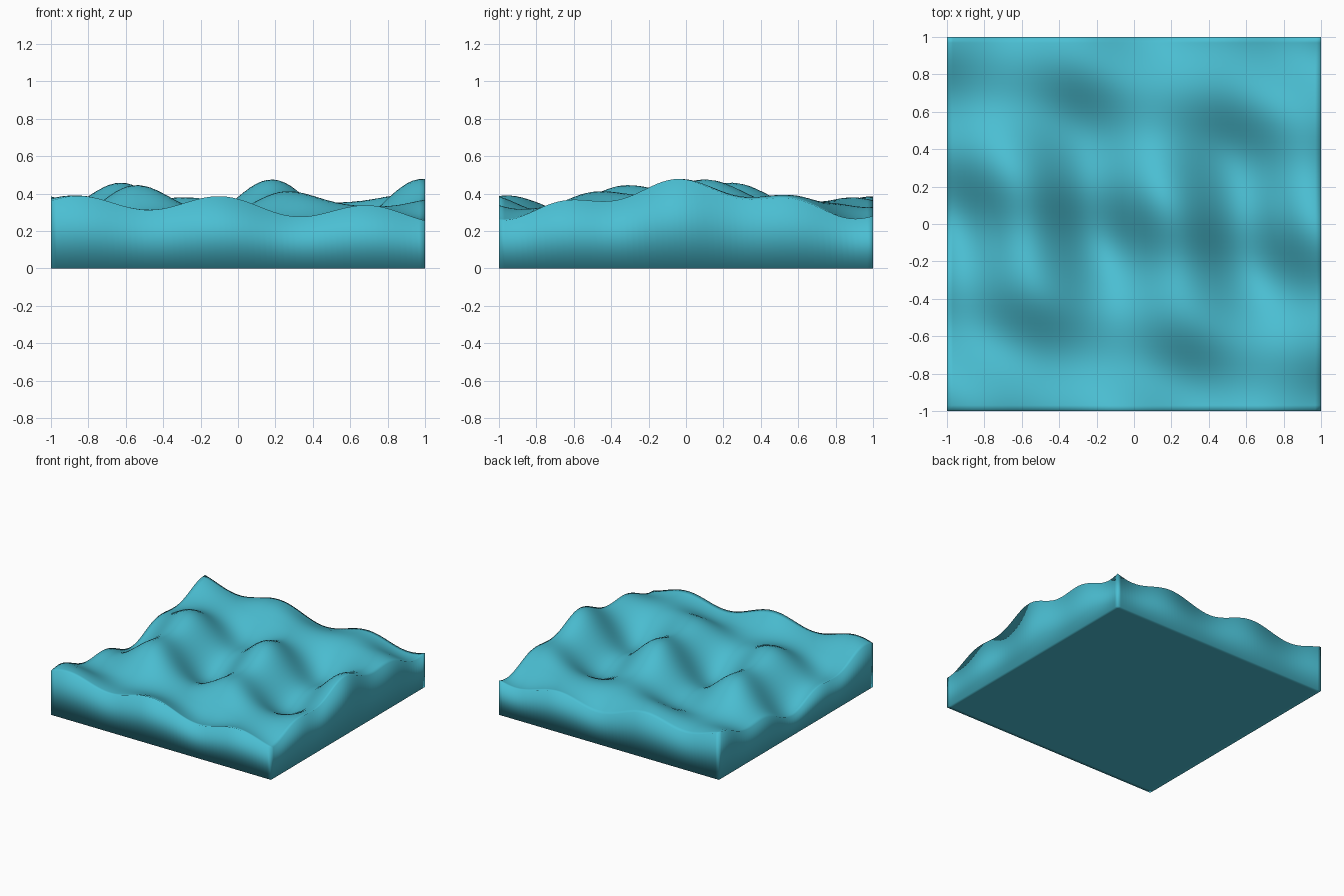
import bpy
import bmesh
from math import sin, cos

if "Cube" in bpy.data.objects:
    bpy.data.objects.remove(bpy.data.objects["Cube"])


def wave_height(x, y):
    """Water level plus a standing swell and two crossing ripples."""
    swell = 0.082 * sin(8 * x) * cos(1.55 * y)
    cross = 0.043 * sin(8 * x + 4 * y)
    ripple = 0.034 * sin(2 * x + 10 * y)
    return 0.32 + swell + cross + ripple


# Square slab, divided along its horizontal edges only
bm = bmesh.new()
bmesh.ops.create_cube(bm, size=2)
flat_edges = [e for e in bm.edges
              if abs(e.verts[0].co.z - e.verts[1].co.z) < 0.01]
bmesh.ops.subdivide_edges(bm, edges=flat_edges, cuts=63, use_grid_fill=True)

# Flat underside, wavy top
for v in bm.verts:
    v.co.z = wave_height(v.co.x, v.co.y) if v.co.z > 0 else 0.0

bmesh.ops.recalc_face_normals(bm, faces=bm.faces[:])
for f in bm.faces:
    f.smooth = True

mesh = bpy.data.meshes.new("water_block")
bm.to_mesh(mesh)
bm.free()

# Turquoise water
water = bpy.data.materials.new("turquoise_water")
water.diffuse_color = (0.07, 0.52, 0.65, 1)
water.use_nodes = True
water.node_tree.nodes["Principled BSDF"].inputs["Base Color"].default_value = water.diffuse_color
mesh.materials.append(water)

block = bpy.data.objects.new("water_block", mesh)
bpy.context.collection.objects.link(block)
